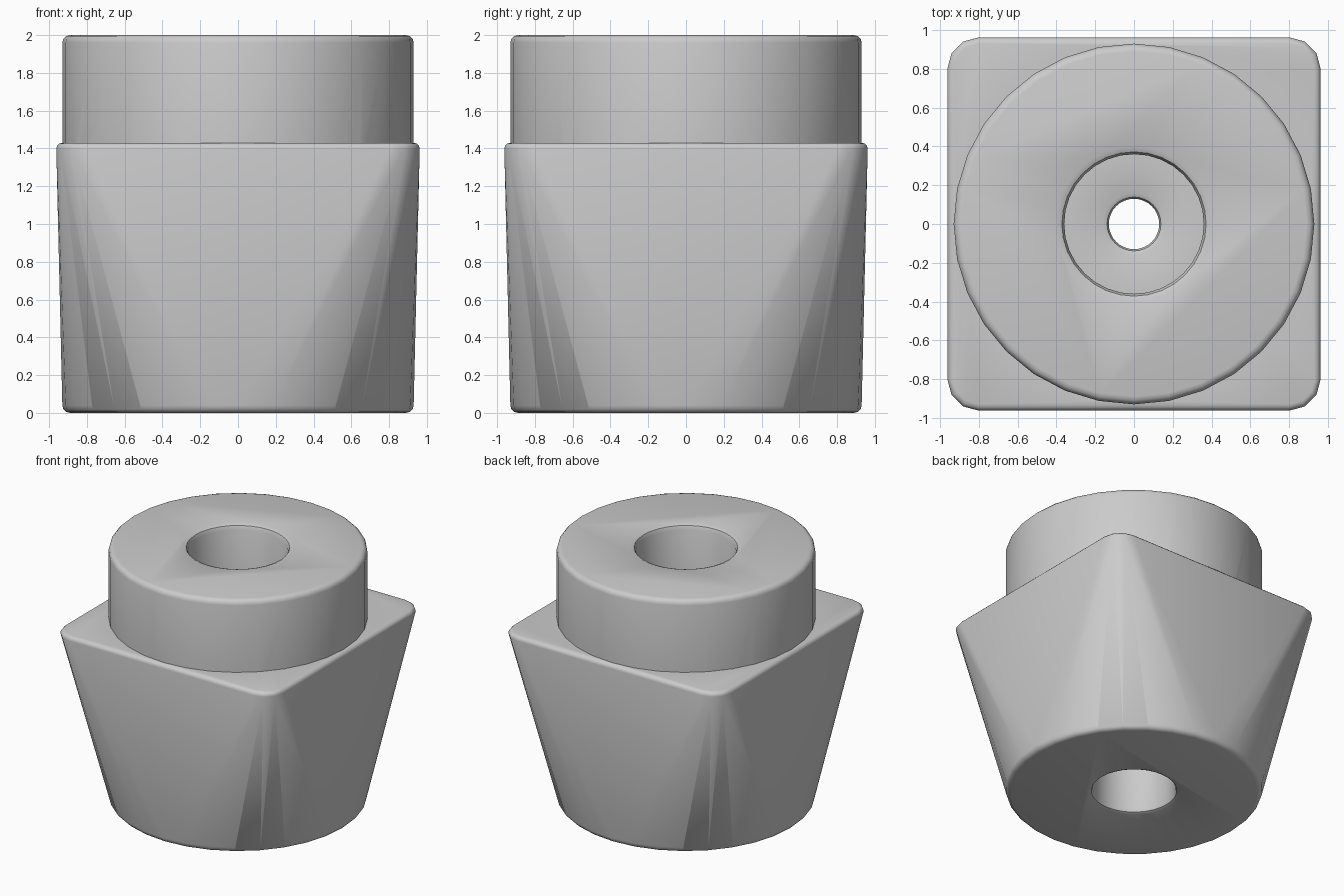
import bpy, bmesh
from math import sin, cos, pi, radians

if "Cube" in bpy.data.objects:
    bpy.data.objects.remove(bpy.data.objects["Cube"])

SEG = 32


def new_object(name, bm):
    bmesh.ops.recalc_face_normals(bm, faces=bm.faces[:])
    mesh = bpy.data.meshes.new(name)
    bm.to_mesh(mesh)
    bm.free()
    obj = bpy.data.objects.new(name, mesh)
    bpy.context.collection.objects.link(obj)
    return obj


def circle(r, z):
    return [(r * cos(2 * pi * i / SEG), r * sin(2 * pi * i / SEG), z) for i in range(SEG)]


def rounded_square(half, radius, z, steps=3):
    pts = []
    c = half - radius
    for k, (sx, sy) in enumerate(((1, 1), (-1, 1), (-1, -1), (1, -1))):
        for i in range(steps + 1):
            a = (k + i / steps) * pi / 2
            pts.append((sx * c + radius * cos(a), sy * c + radius * sin(a), z))
    return pts


def turned(name, profile):
    """Solid of revolution, capped at both ends."""
    bm = bmesh.new()
    rings = [[bm.verts.new(p) for p in circle(r, z)] for r, z in profile]
    for a, b in zip(rings, rings[1:]):
        for i in range(SEG):
            j = (i + 1) % SEG
            bm.faces.new((a[i], a[j], b[j], b[i]))
    bm.faces.new(rings[0][::-1])
    bm.faces.new(rings[-1])
    return new_object(name, bm)


# Tapered body: hull from a round base to a rounded square shoulder
bm = bmesh.new()
fillet = [(0.04 * (1 - cos(a)), 0.04 * (1 - sin(a))) for a in (0, pi / 6, pi / 3, pi / 2)]
for inset, rise in fillet:
    for p in circle(0.93 - inset, rise):
        bm.verts.new(p)
    for p in rounded_square(0.962 - inset * 0.8, 0.16 - inset * 0.8, 1.43 - rise * 0.8):
        bm.verts.new(p)
res = bmesh.ops.convex_hull(bm, input=bm.verts[:])
loose = [v for v in bm.verts if not v.link_faces]
bmesh.ops.delete(bm, geom=loose, context='VERTS')
body = new_object("tapered_socket", bm)

# Round upper collar
collar = turned("collar_helper", [(0.93, 1.2)] + [(0.93 - i, 2 - r) for i, r in fillet])

# Stepped bore: wide at both ends, narrow through the middle web
bore = turned("bore_cutter", [
    (0.33, -0.1), (0.33, 0), (0.309, 0.009), (0.30, 0.03), (0.30, 0.6),
    (0.16, 0.6), (0.139, 0.609), (0.13, 0.63), (0.13, 1.17), (0.139, 1.191), (0.16, 1.2),
    (0.36, 1.2), (0.36, 1.96), (0.372, 1.988), (0.40, 2.0), (0.40, 2.1)])

for tool, op in ((collar, 'UNION'), (bore, 'DIFFERENCE')):
    mod = body.modifiers.new(op.title(), 'BOOLEAN')
    mod.operation = op
    mod.solver = 'EXACT'
    mod.object = tool
bpy.context.view_layer.objects.active = body
body.select_set(True)
for mod in list(body.modifiers):
    bpy.ops.object.modifier_apply(modifier=mod.name)
for tool in (collar, bore):
    bpy.data.objects.remove(tool)

bpy.ops.object.shade_smooth_by_angle(angle=radians(35))
